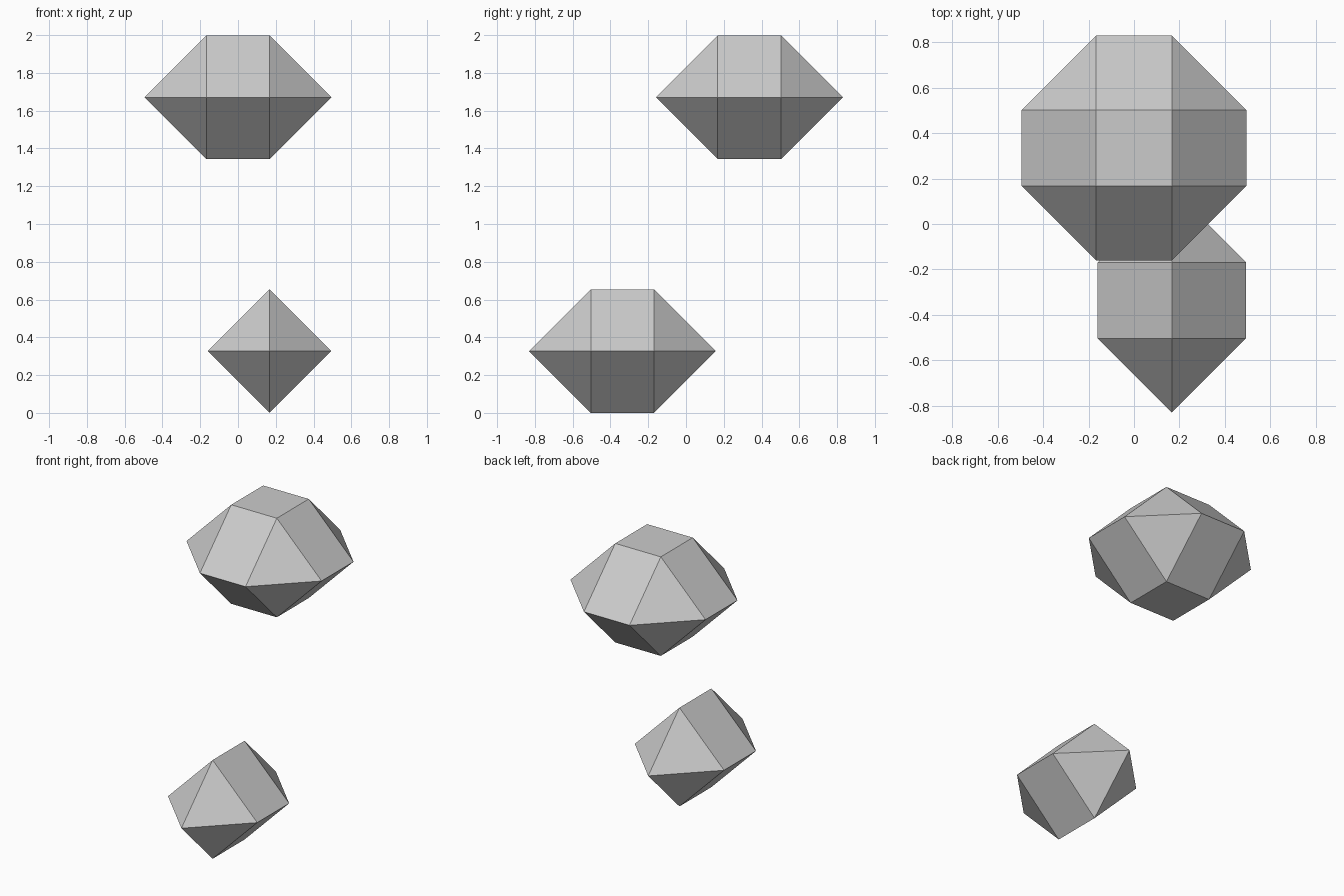
import bpy
import bmesh
import math
from itertools import product
from mathutils import Vector

cube = bpy.data.objects.get("Cube")
if cube:
    bpy.data.objects.remove(cube, do_unlink=True)

# Single plain grey
grey = bpy.data.materials.new("light_grey")
grey.use_nodes = True
colour = (0.6, 0.6, 0.6, 1)
grey.diffuse_color = colour
grey.node_tree.nodes["Principled BSDF"].inputs["Base Color"].default_value = colour


def stretched_octahedron(name, centre, radius, half_x, half_y):
    """Octahedron whose tips are spread over a flat rectangle."""
    bm = bmesh.new()
    for sx, sy in product((-1, 1), repeat=2):
        shift = Vector((sx * half_x, sy * half_y, 0))
        tips = ((sx, 0, 0), (0, sy, 0), (0, 0, 1), (0, 0, -1))
        for tip in tips:
            bm.verts.new(Vector(centre) + shift + Vector(tip) * radius)
    bmesh.ops.remove_doubles(bm, verts=bm.verts[:], dist=0.001)
    bmesh.ops.convex_hull(bm, input=bm.verts[:])
    # Merge hull triangles into flat facets
    bmesh.ops.dissolve_limit(bm, angle_limit=math.radians(2),
                             verts=bm.verts[:], edges=bm.edges[:])
    bmesh.ops.recalc_face_normals(bm, faces=bm.faces[:])
    mesh = bpy.data.meshes.new(name)
    bm.to_mesh(mesh)
    bm.free()
    mesh.materials.append(grey)
    obj = bpy.data.objects.new(name, mesh)
    bpy.context.collection.objects.link(obj)
    return obj


# Wide upper gem with a square top, and the narrow lower gem with a ridge
stretched_octahedron("upper_gem", (0, 0.335, 1.671), 0.328, 0.167, 0.167)
stretched_octahedron("lower_gem", (0.167, -0.337, 0.327), 0.327, 0, 0.167)
